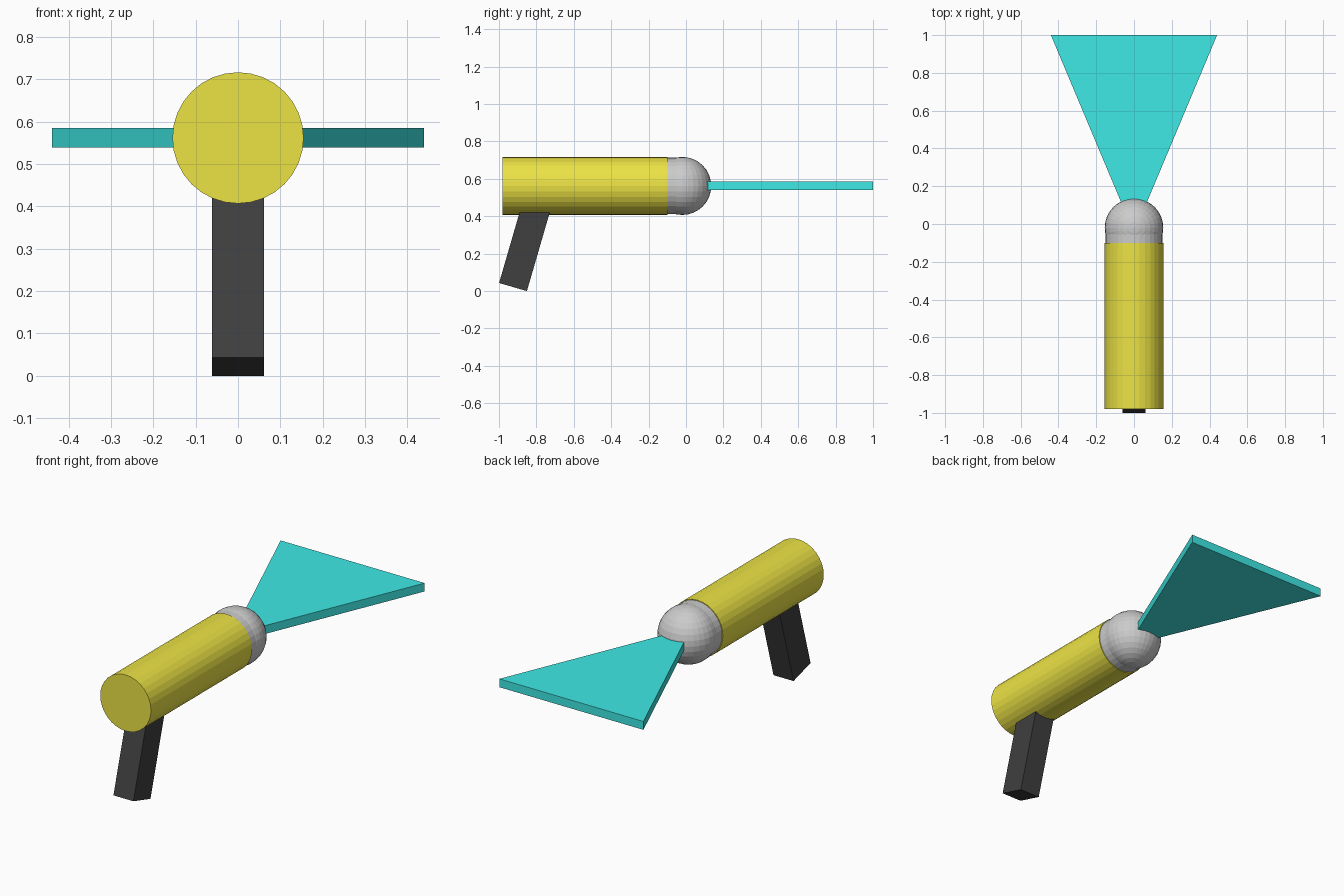
import bpy, bmesh
from math import radians, sin, cos, pi
from mathutils import Vector

if "Cube" in bpy.data.objects:
    bpy.data.objects.remove(bpy.data.objects["Cube"])

AXIS_Z = 0.562      # height of the barrel axis
R = 0.155           # barrel radius


def paint(obj, name, rgb):
    mat = bpy.data.materials.new(name)
    mat.diffuse_color = (*rgb, 1)
    mat.use_nodes = True
    mat.node_tree.nodes["Principled BSDF"].inputs["Base Color"].default_value = mat.diffuse_color
    obj.data.materials.append(mat)


def tube(name, radius, y0, y1):
    bpy.ops.mesh.primitive_cylinder_add(
        vertices=32, radius=radius, depth=y1 - y0,
        location=(0, (y0 + y1) / 2, AXIS_Z), rotation=(pi / 2, 0, 0))
    bpy.context.object.name = name
    return bpy.context.object


# Main barrel and the slightly narrower collar at its end
paint(tube("barrel", R, -0.98, -0.10), "yellow", (0.84, 0.77, 0.06))
tube("collar", 0.151, -0.11, -0.02)

# Round nose
bpy.ops.mesh.primitive_uv_sphere_add(
    segments=32, ring_count=16, radius=R, location=(0, -0.02, AXIS_Z))
bpy.context.object.name = "nose"

# Flat flared beam: a trapezoid outline extruded upwards
bm = bmesh.new()
outline = [(-0.02, 0.0), (0.02, 0.0), (0.44, 1.0), (-0.44, 1.0)]
face = bm.faces.new([bm.verts.new((x, y, AXIS_Z - 0.023)) for x, y in outline])
ext = bmesh.ops.extrude_face_region(bm, geom=[face])
bmesh.ops.translate(bm, vec=(0, 0, 0.046),
                    verts=[v for v in ext["geom"] if isinstance(v, bmesh.types.BMVert)])
bmesh.ops.recalc_face_normals(bm, faces=bm.faces)
mesh = bpy.data.meshes.new("beam")
bm.to_mesh(mesh)
bm.free()
beam = bpy.data.objects.new("beam", mesh)
bpy.context.collection.objects.link(beam)
paint(beam, "cyan", (0.05, 0.82, 0.79))

# Slanted grip
tilt, length = radians(16.2), 0.5
centre = Vector((0, -0.925, 0.0215)) + Vector((0, sin(tilt), cos(tilt))) * length / 2
bpy.ops.mesh.primitive_cube_add(size=1, location=centre, rotation=(-tilt, 0, 0))
grip = bpy.context.object
grip.name = "grip"
grip.scale = (0.122, 0.155, length)
paint(grip, "black", (0.05, 0.05, 0.05))
